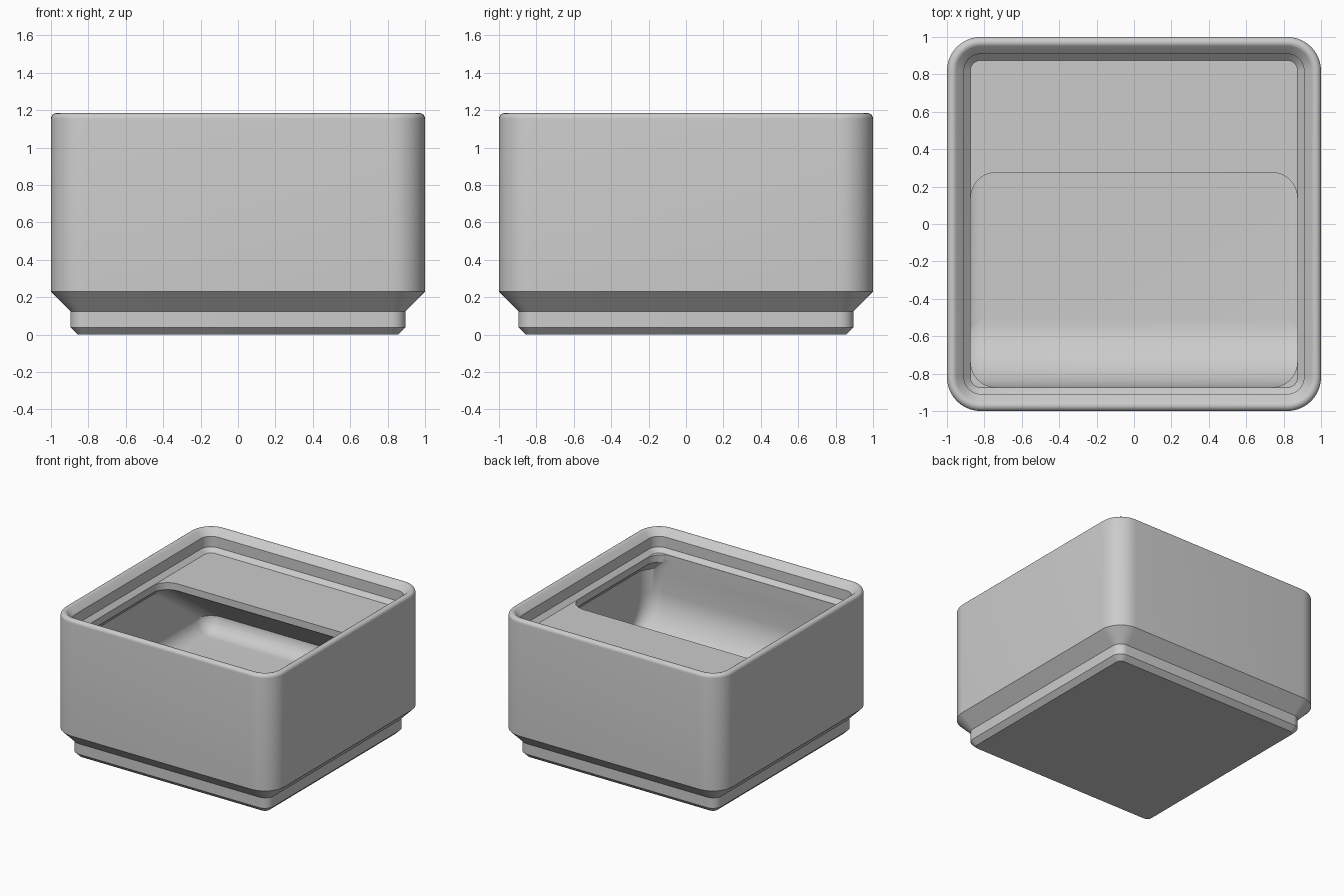
import bpy, bmesh
from math import sin, cos, pi, sqrt

if "Cube" in bpy.data.objects:
    bpy.data.objects.remove(bpy.data.objects["Cube"])

SEG = 10  # segments per rounded corner


def ring(x, y0, y1, r, z):
    """Rounded rectangle outline at height z, counter-clockwise."""
    pts = []
    corners = [(x - r, y1 - r), (-x + r, y1 - r), (-x + r, y0 + r), (x - r, y0 + r)]
    for i, (cx, cy) in enumerate(corners):
        for k in range(SEG + 1):
            a = (i + k / SEG) * pi / 2
            pts.append((cx + r * cos(a), cy + r * sin(a), z))
    return pts


def square(half, r, z):
    return ring(half, -half, half, r, z)


# outside: stepped stacking foot and straight walls
rings = [square(*p) for p in [(0.857, 0.039, 0), (0.896, 0.077, 0.039),
                              (0.896, 0.077, 0.125), (1.0, 0.181, 0.23)]]

# rounded top edge of the rim
for k in range(9):
    a = k / 8 * pi * 0.75
    inset = 0.029 * (1 - cos(a))
    rings.append(square(1 - inset, 0.181 - inset, 1.155 + 0.029 * sin(a)))

# stacking lip down to the ledge
rings += [square(0.909, 0.09, 1.133), square(0.909, 0.09, 1.046),
          square(0.875, 0.056, 1.012)]

# pocket: overhanging label shelf at the back, lip support at the sides
LEDGE, FLOOR, FRONT, BACK, SIDE = 1.012, 0.337, -0.873, 0.954, 0.954
FILLET, SCOOP = 0.135, 0.36


def pocket(z):
    h = z - FLOOR
    d = max(0, FILLET - h)
    inset = FILLET - sqrt(max(0, FILLET**2 - d**2))
    s = max(0, SCOOP - h)
    front = FRONT + SCOOP - sqrt(max(0, SCOOP**2 - s**2))
    back = BACK - inset
    if z > 0.46:
        back = max(0.275, BACK - (z - 0.46) * (BACK - 0.275) / 0.494)
    side = min(SIDE - inset, max(0.873, SIDE - max(0, z - 0.873)))
    return ring(side, front, back, max(0.004, FILLET - inset), z)


levels = [LEDGE, 0.954, 0.873, FLOOR + SCOOP]
levels += [FLOOR + SCOOP * (1 - sin(k / 16 * pi / 2)) for k in range(1, 17)]
levels += [0.46] + [FLOOR + FILLET * (1 - cos(k / 6 * pi / 2)) for k in range(1, 6)]
rings += [pocket(z) for z in sorted(set(levels), reverse=True)]

# skin all outlines into one closed body
bm = bmesh.new()
loops = [[bm.verts.new(p) for p in r] for r in rings]
n = len(loops[0])
for a, b in zip(loops, loops[1:]):
    for i in range(n):
        j = (i + 1) % n
        bm.faces.new((a[i], a[j], b[j], b[i]))
bm.faces.new(loops[0][::-1])
bm.faces.new(loops[-1])
bmesh.ops.recalc_face_normals(bm, faces=bm.faces)

mesh = bpy.data.meshes.new("storage_bin")
bm.to_mesh(mesh)
bm.free()
obj = bpy.data.objects.new("storage_bin", mesh)
bpy.context.collection.objects.link(obj)
bpy.context.view_layer.objects.active = obj
obj.select_set(True)
bpy.ops.object.shade_smooth_by_angle(angle=pi / 7)
